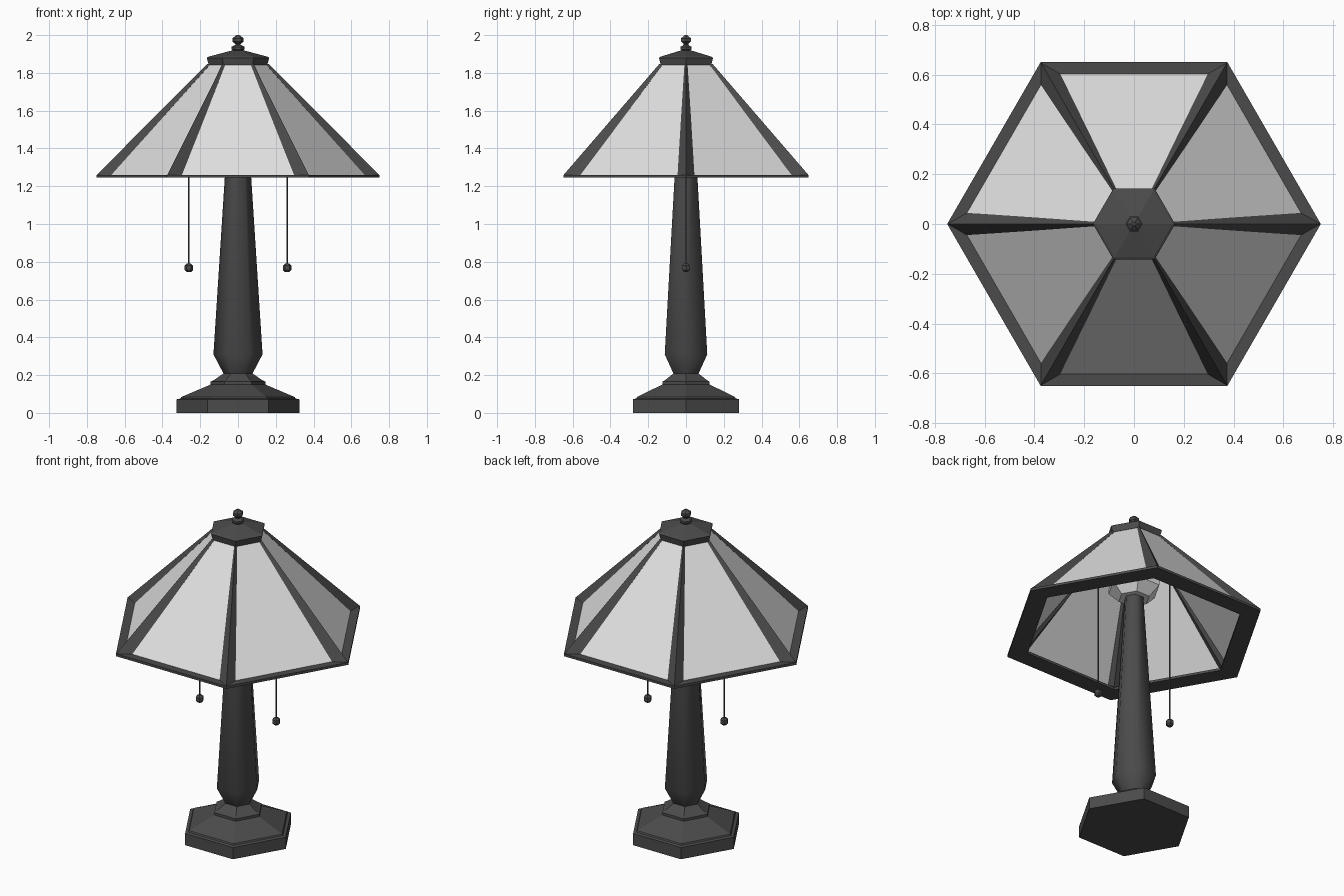
import bpy, bmesh, math
from mathutils import Matrix

cube = bpy.data.objects.get("Cube")
if cube:
    bpy.data.objects.remove(cube)


def material(name, rgb):
    m = bpy.data.materials.new(name)
    m.use_nodes = True
    m.diffuse_color = (*rgb, 1)
    m.node_tree.nodes["Principled BSDF"].inputs["Base Color"].default_value = (*rgb, 1)
    return m


bronze = material("dark bronze", (0.07, 0.07, 0.07))
glass = material("pale glass", (0.75, 0.75, 0.75))


def finish(bm, name, mat, smooth=None):
    bmesh.ops.remove_doubles(bm, verts=bm.verts, dist=0.0001)
    bmesh.ops.recalc_face_normals(bm, faces=bm.faces)
    mesh = bpy.data.meshes.new(name)
    bm.to_mesh(mesh)
    bm.free()
    mesh.materials.append(mat)
    ob = bpy.data.objects.new(name, mesh)
    bpy.context.collection.objects.link(ob)
    if smooth:
        bpy.ops.object.select_all(action="DESELECT")
        ob.select_set(True)
        bpy.context.view_layer.objects.active = ob
        bpy.ops.object.shade_smooth_by_angle(angle=math.radians(smooth))
    return ob


def lathe(name, profile, mat, closed=False, x=0, smooth=None, sides=6):
    """Turn a (radius, height) profile into a six-sided solid."""
    bm = bmesh.new()
    rings = [[bm.verts.new((x + r * math.cos(math.tau * i / sides),
                            r * math.sin(math.tau * i / sides), z))
              for i in range(sides)] for r, z in profile]
    pairs = list(zip(rings, rings[1:]))
    if closed:
        pairs.append((rings[-1], rings[0]))
    else:
        bm.faces.new(rings[0])
        bm.faces.new(rings[-1])
    for a, b in pairs:
        for i in range(sides):
            j = (i + 1) % sides
            bm.faces.new((a[i], a[j], b[j], b[i]))
    return finish(bm, name, mat, smooth)


# Stepped foot and tapered column
lathe("base", [(.325, 0), (.325, .072), (.305, .076), (.3, .084), (.145, .15),
               (.145, .165), (.13, .172), (.075, .21)], bronze)
lathe("column", [(.075, .205), (.13, .31), (.055, 1.48)], bronze, smooth=65)

# Lamp bowl hidden inside the shade, with the rod that carries the cap
lathe("lamp_bowl", [(.09, 1.47), (.15, 1.53), (.15, 1.56), (.06, 1.6)], glass)
lathe("support_rod", [(.02, 1.48), (.02, 1.86)], bronze)

# Shade panels and the flat rim below them
lathe("shade_glass", [(.70, 1.256), (.15, 1.846), (.14, 1.842), (.685, 1.256)],
      glass, closed=True)
lathe("shade_rim", [(.75, 1.245), (.75, 1.26), (.63, 1.26), (.63, 1.245)],
      bronze, closed=True)

# Six tapering ribs over the panel joints
bm = bmesh.new()
for k in range(6):
    low = [(.75, 0), (.67, .046), (.65, 0), (.67, -.046)]
    high = [(.162, 0), (.145, .008), (.13, 0), (.145, -.008)]
    a = [bm.verts.new((px, py, 1.258)) for px, py in low]
    b = [bm.verts.new((px, py, 1.848)) for px, py in high]
    bm.faces.new(a)
    bm.faces.new(b)
    for i in range(4):
        j = (i + 1) % 4
        bm.faces.new((a[i], a[j], b[j], b[i]))
    bmesh.ops.rotate(bm, verts=a + b, matrix=Matrix.Rotation(math.tau * k / 6, 3, "Z"))
finish(bm, "shade_ribs", bronze)

# Cap and finial
lathe("cap", [(.155, 1.842), (.165, 1.88), (.155, 1.886), (.035, 1.918)], bronze)
lathe("finial", [(.018, 1.91), (.034, 1.925), (.034, 1.938), (.014, 1.948),
                 (.014, 1.953), (.03, 1.966), (.03, 1.983), (.008, 2.0)], bronze)

# Pull chains with beads
for side, x in (("left", .26), ("right", -.26)):
    lathe(side + "_pull_chain", [(.004, .78), (.004, 1.71)], bronze, x=x)
    lathe(side + "_pull_bead", [(.012, .746), (.023, .757), (.023, .779), (.01, .791)],
          bronze, x=x)
